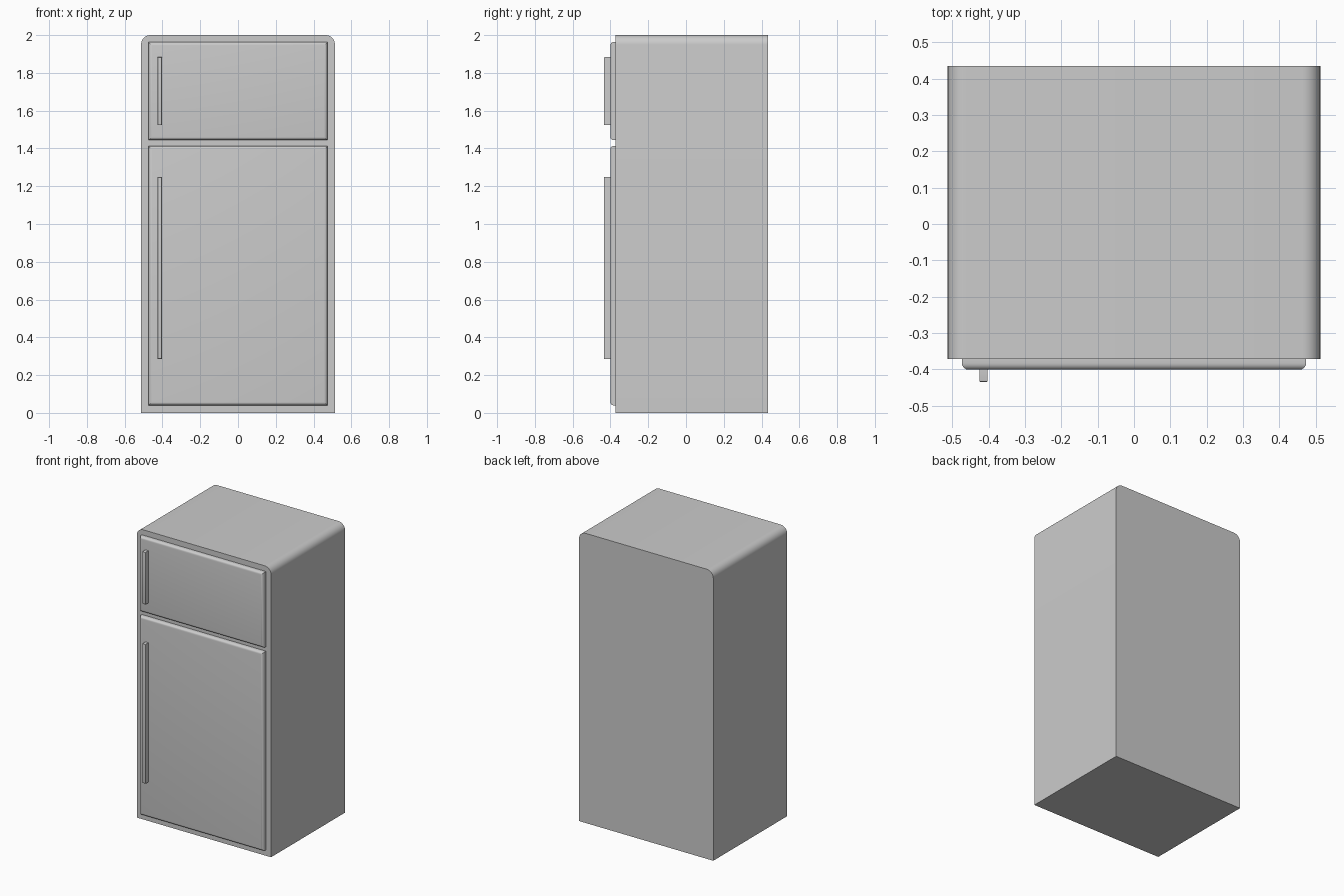
import bpy, bmesh

if "Cube" in bpy.data.objects:
    bpy.data.objects.remove(bpy.data.objects["Cube"])


def box(name, x0, x1, y0, y1, z0, z1, pick, radius, segments):
    """Box whose edges chosen by pick(a, b) are rounded."""
    bm = bmesh.new()
    bmesh.ops.create_cube(bm, size=1)
    for v in bm.verts:
        v.co = (x1 if v.co.x > 0 else x0,
                y1 if v.co.y > 0 else y0,
                z1 if v.co.z > 0 else z0)
    edges = [e for e in bm.edges if pick(e.verts[0].co, e.verts[1].co)]
    bmesh.ops.bevel(bm, geom=edges, offset=radius, segments=segments,
                    profile=0.5, affect='EDGES')
    bmesh.ops.recalc_face_normals(bm, faces=bm.faces)
    mesh = bpy.data.meshes.new(name)
    bm.to_mesh(mesh)
    bm.free()
    obj = bpy.data.objects.new(name, mesh)
    bpy.context.collection.objects.link(obj)
    bpy.ops.object.select_all(action='DESELECT')
    obj.select_set(True)
    bpy.context.view_layer.objects.active = obj
    bpy.ops.object.shade_smooth_by_angle(angle=0.6)
    return obj


BODY_FRONT, DOOR_FRONT, HANDLE_FRONT, BACK = -0.372, -0.401, -0.435, 0.435


def front_edges(y):
    return lambda a, b: abs(a.y - y) < 1e-4 and abs(b.y - y) < 1e-4


# cabinet with its two long top edges rounded
box("cabinet", -0.513, 0.513, BODY_FRONT, BACK, 0, 2,
    lambda a, b: a.z > 1.99 and b.z > 1.99 and abs(a.x - b.x) < 1e-4, 0.05, 8)

# doors with softened fronts, each with a vertical bar handle
for part, door_z, handle_z in (("fridge", (0.04, 1.413), (0.286, 1.248)),
                               ("freezer", (1.444, 1.963), (1.523, 1.883))):
    box(part + "_door", -0.474, 0.474, DOOR_FRONT, BODY_FRONT, *door_z,
        front_edges(DOOR_FRONT), 0.018, 5)
    box(part + "_handle", -0.426, -0.403, HANDLE_FRONT, DOOR_FRONT, *handle_z,
        front_edges(HANDLE_FRONT), 0.004, 3)
